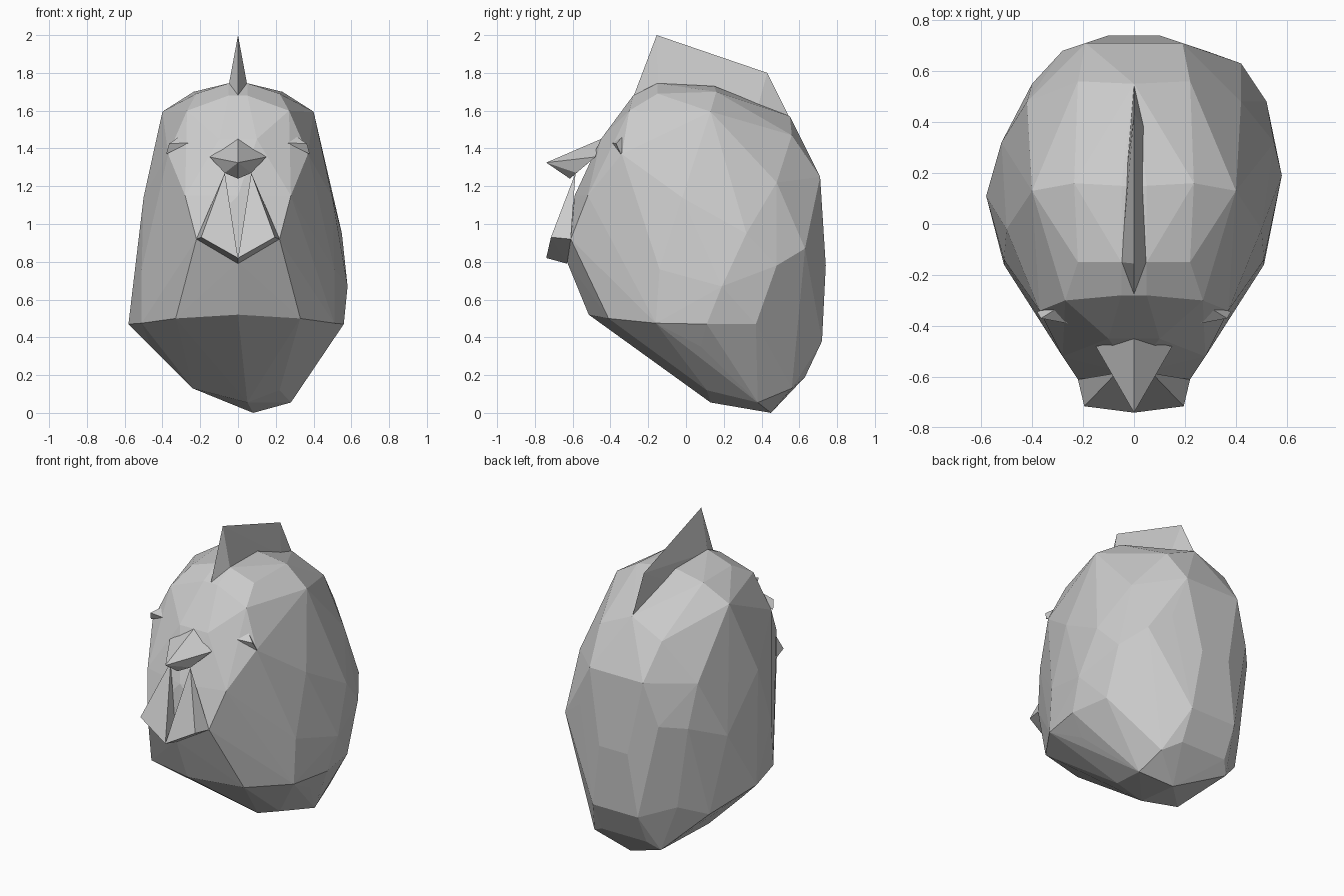
import bpy, bmesh


def mirror(points):
    """Points plus their copies across x = 0."""
    return points + [(-x, y, z) for x, y, z in points if x]


def hull(name, points):
    """Faceted flat-shaded solid wrapped around a few corner points."""
    bm = bmesh.new()
    for p in points:
        bm.verts.new(p)
    bmesh.ops.convex_hull(bm, input=bm.verts[:])
    loose = [v for v in bm.verts if not v.link_faces]
    bmesh.ops.delete(bm, geom=loose, context='VERTS')
    bmesh.ops.recalc_face_normals(bm, faces=bm.faces[:])
    mesh = bpy.data.meshes.new(name)
    bm.to_mesh(mesh)
    bm.free()
    ob = bpy.data.objects.new(name, mesh)
    bpy.context.collection.objects.link(ob)
    return ob


# Body: egg-shaped, built from symmetric regions
crown = mirror([
    (0.05, -0.28, 1.68), (0.05, -0.15, 1.745), (0.05, 0.15, 1.73),
    (0.22, -0.15, 1.69), (0.235, 0.16, 1.70), (0.27, -0.30, 1.60),
    (0.40, 0.13, 1.595), (0, 0.55, 1.57), (0.22, 0.56, 1.47),
    (0.42, 0.48, 1.22)])
face = mirror([
    (0.10, -0.45, 1.45), (0.37, -0.34, 1.37), (0.28, -0.52, 1.15),
    (0.22, -0.61, 0.92), (0, -0.63, 0.80), (0, -0.59, 1.15)])
belly = mirror([
    (0, -0.515, 0.52), (0.33, -0.41, 0.50), (0.51, -0.16, 0.475),
    (0.50, -0.02, 1.14), (0.51, -0.14, 0.76), (0.56, 0.11, 0.47),
    (0.46, 0.08, 0.35), (0.44, 0.39, 0.35)])
back = mirror([
    (0.19, 0.71, 1.25), (0.10, 0.74, 0.78), (0.16, 0.72, 0.38),
    (0.16, 0.63, 0.19), (0.33, 0.56, 0.43), (0.28, 0.68, 0.98)])
base = [(0.08, 0.45, 0.0), (0.28, 0.38, 0.055), (0.05, 0.13, 0.055),
        (0.22, 0.11, 0.12), (-0.24, 0.11, 0.13), (-0.10, 0.30, 0.08),
        (-0.22, 0.57, 0.13), (0.26, 0.56, 0.13)]
# The two flanks differ slightly
right_flank = [(0.58, 0.19, 0.67), (0.55, 0.32, 0.95), (0.52, 0.48, 0.78),
               (0.42, 0.63, 0.87), (0.52, 0.37, 0.47)]
left_flank = [(-0.58, 0.11, 0.47), (-0.52, 0.32, 0.85), (-0.40, 0.55, 0.95)]
hull("body", crown + face + belly + back + base + right_flank + left_flank)

# Crest: thin fin along the crown
hull("crest", [
    (0, -0.28, 1.67), (-0.05, -0.15, 1.73), (0.05, -0.15, 1.73),
    (0.04, 0.38, 1.62), (-0.03, 0.20, 1.67), (0, 0.55, 1.56),
    (0, -0.155, 2.0), (0, 0.43, 1.80)])

# Beak
hull("beak", mirror([
    (0, -0.45, 1.45), (0.15, -0.48, 1.355), (0, -0.74, 1.325),
    (0.07, -0.58, 1.27), (0, -0.615, 1.24)]))

# Paired wattles, hollow between them, and narrow eyes
for side, s in (("right", 1), ("left", -1)):
    hull(side + "_wattle", [
        (0.07 * s, -0.585, 1.27), (0.195 * s, -0.715, 0.93),
        (0, -0.74, 0.82), (0.22 * s, -0.61, 0.92), (0, -0.63, 0.79)])
    hull(side + "_eye", [
        (0.26 * s, -0.39, 1.43), (0.365 * s, -0.37, 1.425),
        (0.38 * s, -0.345, 1.37), (0.30 * s, -0.33, 1.47),
        (0.28 * s, -0.30, 1.42)])
